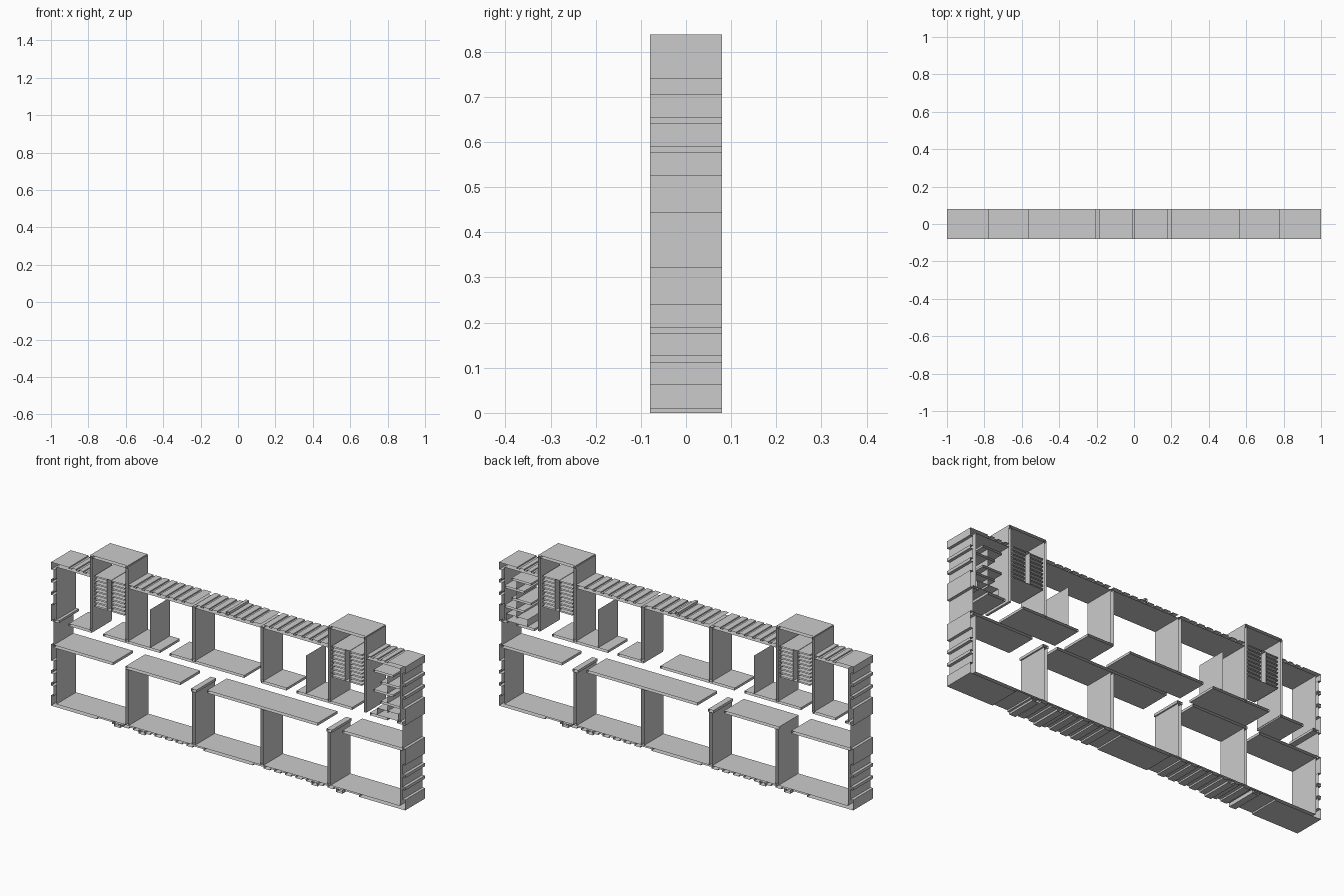
import bpy

if "Cube" in bpy.data.objects:
    bpy.data.objects.remove(bpy.data.objects["Cube"])

D = 0.08  # half depth of the section


def ribbon(name, pts, closed=True):
    """Sweep an x-z outline through the depth, leaving front and back open."""
    n = len(pts)
    verts = [(x, -D, z) for x, z in pts] + [(x, D, z) for x, z in pts]
    faces = [(i, (i + 1) % n, (i + 1) % n + n, i + n)
             for i in range(n if closed else n - 1)]
    me = bpy.data.meshes.new(name)
    me.from_pydata(verts, [], faces)
    ob = bpy.data.objects.new(name, me)
    bpy.context.collection.objects.link(ob)
    return ob


def box(name, x0, x1, z0, z1):
    return ribbon(name, [(x0, z0), (x1, z0), (x1, z1), (x0, z1)])


def crenel(bands, low, high):
    """Stepped line: value 'high' inside each band, 'low' between them."""
    out = []
    for i, (a, b) in enumerate(bands):
        out += [(a, low)] if i else []
        out += [(a, high), (b, high)]
        out += [(b, low)] if i < len(bands) - 1 else []
    return out


def stripes(a, b, n, fill=0.6):
    step = (b - a) / n
    return [(a + i * step, a + (i + fill) * step) for i in range(n)]


# Side walls with corner blocks and thin ribs
wall_bands = [(0.01, 0.063), (0.112, 0.127), (0.175, 0.19), (0.24, 0.323),
              (0.443, 0.527), (0.576, 0.591), (0.64, 0.655), (0.705, 0.742)]
for s, side in ((-1, "left"), (1, "right")):
    outer = [(s * v, t) for t, v in crenel(wall_bands, 0.985, 1.0)]
    ribbon(side + "_outer_wall", outer, False)
    ribbon(side + "_inner_wall_lower", [(s * 0.97, 0.025), (s * 0.97, 0.31)], False)
    ribbon(side + "_inner_wall_upper", [(s * 0.97, 0.45), (s * 0.97, 0.725)], False)

# Underside with ribs, and the floor above it
right_ribs = stripes(0.2, 0.68, 8)
left_ribs = [(-b, -a) for a, b in reversed(right_ribs)]
under = [(-1, -0.74)] + left_ribs + [(-0.14, 0.14)] + right_ribs + [(0.74, 1)]
ribbon("underside", crenel(under, 0.018, 0.01), False)
ribbon("ground_floor", [(-0.97, 0.025), (0.97, 0.025)], False)

# Feet under the floor
for s, side in ((-1, "left"), (1, "right")):
    for i, (a, b) in enumerate(((0.47, 0.505), (0.61, 0.645))):
        x0, x1 = sorted((s * a, s * b))
        box(f"{side}_foot_{i}", x0, x1, 0.0, 0.018)

# Roofs: striped tiles outside, plain ceiling inside
for s, side in ((-1, "left"), (1, "right")):
    end = [(s * t, v) for t, v in crenel(stripes(0.78, 0.9, 3) + [(0.9, 1.0)], 0.736, 0.742)]
    ribbon(side + "_end_roof", end, False)
    ribbon(side + "_end_ceiling", [(s * 0.78, 0.725), (s * 0.97, 0.725)], False)
for i, (a, b, n) in enumerate(((-0.565, -0.203, 8), (-0.187, 0.183, 8), (0.198, 0.565, 8))):
    tiles = crenel(stripes(a, b, n, 0.7), 0.736, 0.742)
    ribbon(f"main_roof_{i}", tiles + [(b, 0.742)], False)
    ribbon(f"main_ceiling_{i}", [(a, 0.725), (b, 0.725)], False)
box("roof_ridge", -0.011, 0.005, 0.742, 0.755)

# Ground level partitions, two of them with a wider cap
for i, (x, capped) in enumerate(((-0.57, False), (-0.195, True), (0.19, False), (0.57, True))):
    box(f"lower_partition_{i}", x - 0.008, x + 0.008, 0.025, 0.295 if capped else 0.31)
    if capped:
        box(f"partition_cap_{i}", x - 0.015, x + 0.015, 0.295, 0.308)

# Slabs closing the ground level and carrying the upper level
for i, (a, b) in enumerate(((-0.985, -0.65), (-0.58, -0.27), (-0.12, 0.505), (0.645, 0.985))):
    box(f"lower_slab_{i}", a, b, 0.31, 0.323)
for i, (a, b) in enumerate(((-0.9, -0.77), (-0.705, -0.385), (-0.33, 0.09),
                            (0.185, 0.33), (0.385, 0.7), (0.8, 0.9))):
    box(f"upper_slab_{i}", a, b, 0.443, 0.455)

# Upper level partitions
for i, x in enumerate((-0.195, 0.19)):
    box(f"upper_partition_{i}", x - 0.008, x + 0.008, 0.45, 0.73)
for i, x in enumerate((-0.44, 0.44)):
    ribbon(f"short_partition_{i}", [(x, 0.455), (x, 0.65)], False)
box("left_ledge", -0.985, -0.955, 0.443, 0.455)
box("right_ledge", 0.955, 0.985, 0.443, 0.455)

# Towers with slatted shafts
for s, side in ((-1, "left"), (1, "right")):
    def span(name, a, b, z0, z1):
        x0, x1 = sorted((s * a, s * b))
        return box(f"{side}_{name}", x0, x1, z0, z1)
    span("tower_roof", 0.568, 0.778, 0.825, 0.838)
    span("tower_inner_wall", 0.565, 0.578, 0.45, 0.833)
    span("tower_outer_wall", 0.768, 0.78, 0.45, 0.833)
    span("shaft_core", 0.66, 0.685, 0.58, 0.74)
    for i in range(9):
        z = 0.58 + i * 0.019
        span(f"inner_slat_{i}", 0.585, 0.66, z, z + 0.006)
        span(f"outer_slat_{i}", 0.685, 0.755, z, z + 0.006)

# Stepped shelves in the right end room
for i, (a, b, z) in enumerate(((0.86, 0.97, 0.52), (0.82, 0.93, 0.57),
                               (0.86, 0.97, 0.62), (0.82, 0.93, 0.67))):
    box(f"shelf_{i}", a, b, z, z + 0.01)
    ribbon(f"shelf_riser_{i}", [(0.9, z - 0.04), (0.9, z)], False)
box("shelf_base", 0.84, 0.96, 0.455, 0.49)
